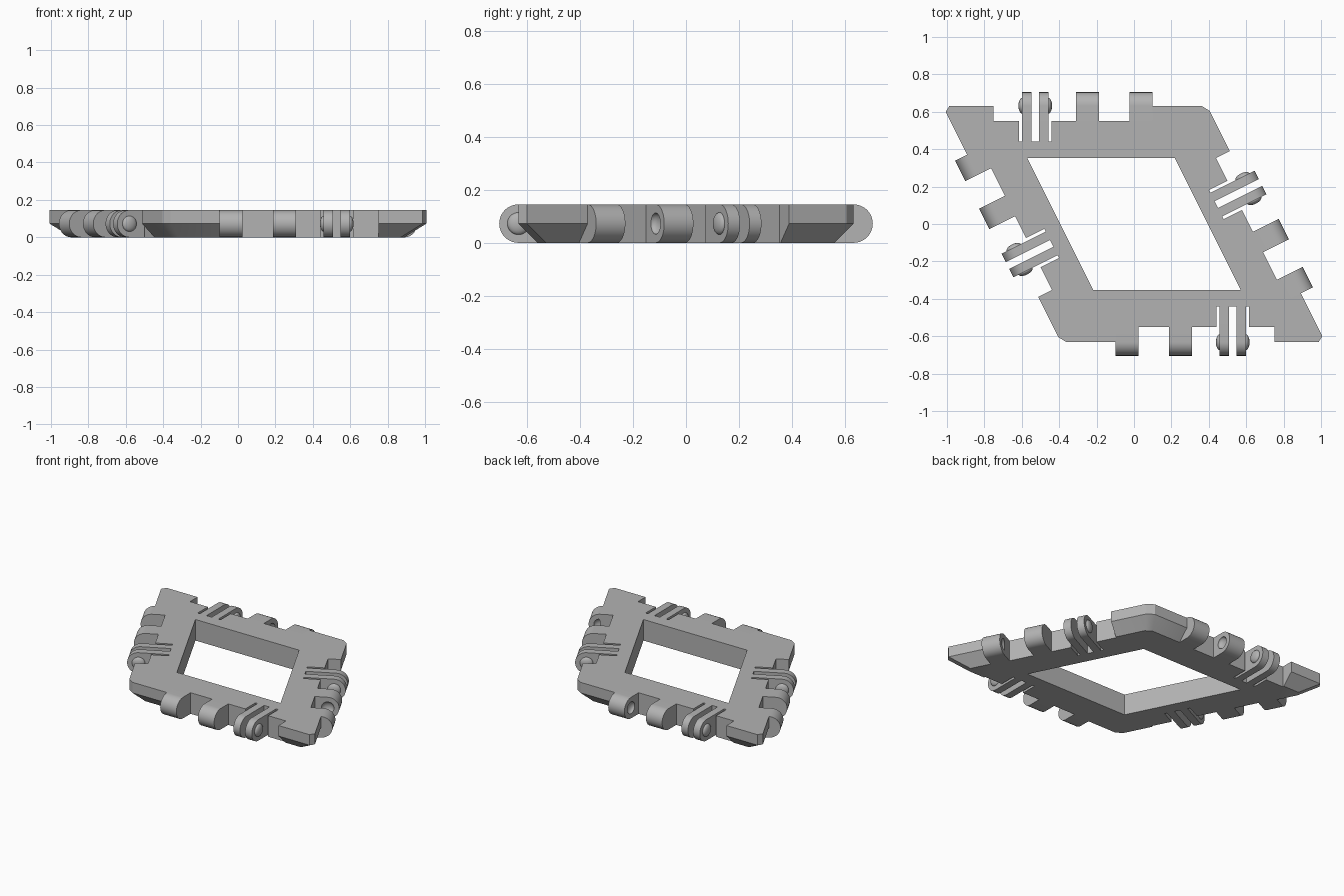
import bpy, bmesh
from math import sin, cos, pi, atan2, sqrt
from mathutils import Matrix, Vector

cube = bpy.data.objects.get("Cube")
if cube:
    bpy.data.objects.remove(cube)

# Main dimensions
HEIGHT = 0.145
R = HEIGHT / 2          # hinge radius, also the lower chamfer
APOTHEM = 0.632         # centre to outer edge
INNER = 0.353           # centre to opening edge
FORK, SOCKET = -0.212, 0.21   # positions along each edge
RECESS, ROOT = -0.082, -0.192
SLANT = sqrt(5) / 2     # edge length ratio of the rhombus
TURN = -atan2(2, 1)

grey = bpy.data.materials.new("plain grey")
grey.use_nodes = True
grey.diffuse_color = (0.45, 0.45, 0.45, 1)
grey.node_tree.nodes["Principled BSDF"].inputs["Base Color"].default_value = grey.diffuse_color


def make(name, bm, matrix=None):
    """Turn a bmesh into a shaded object."""
    if matrix:
        bm.transform(matrix)
    bmesh.ops.recalc_face_normals(bm, faces=bm.faces)
    mesh = bpy.data.meshes.new(name)
    bm.to_mesh(mesh)
    bm.free()
    mesh.materials.append(grey)
    ob = bpy.data.objects.new(name, mesh)
    bpy.context.collection.objects.link(ob)
    return ob


def activate(ob):
    bpy.ops.object.select_all(action='DESELECT')
    ob.select_set(True)
    bpy.context.view_layer.objects.active = ob


def cut(ob, cutter):
    mod = ob.modifiers.new("cut", 'BOOLEAN')
    mod.operation = 'DIFFERENCE'
    mod.solver = 'EXACT'
    mod.object = cutter
    activate(ob)
    bpy.ops.object.modifier_apply(modifier=mod.name)
    bpy.data.objects.remove(cutter)


def rhombus(a):
    """Corners, clockwise from the back left, of a rhombus with apothem a."""
    h = a * SLANT
    return [Vector(p) for p in ((-h - a / 2, a), (h - a / 2, a), (h + a / 2, -a), (a / 2 - h, -a))]


def clipped(a):
    """Rhombus outline with its four tips cut off."""
    c = rhombus(a)
    out = []
    for i, p in enumerate(c):
        t = 0.036 if i % 2 == 0 else 0.03
        for q in (c[i - 1], c[(i + 1) % 4]):
            out.append(p + (q - p).normalized() * t)
    return out


def loft(rings):
    """Closed solid through a stack of (outline, z) rings."""
    bm = bmesh.new()
    loops = [[bm.verts.new((p.x, p.y, z)) for p in pts] for pts, z in rings]
    n = len(loops[0])
    for lo, hi in zip(loops, loops[1:]):
        for i in range(n):
            j = (i + 1) % n
            bm.faces.new((lo[i], lo[j], hi[j], hi[i]))
    bm.faces.new(loops[0])
    bm.faces.new(loops[-1])
    return bm


def box(x0, x1, y0, y1):
    pts = [Vector(p) for p in ((x0, y0), (x1, y0), (x1, y1), (x0, y1))]
    return loft([(pts, -0.1), (pts, 0.3)])


def lug(x0, x1, y0):
    """Round-nosed hinge leaf between x0 and x1, rooted at y0."""
    prof = [(y0, 0)]
    prof += [(R * cos(a), R + R * sin(a)) for a in (pi * (k / 24 - 0.5) for k in range(25))]
    prof.append((y0, HEIGHT))
    bm = bmesh.new()
    face = bm.faces.new([bm.verts.new((x0, y, z)) for y, z in prof])
    ext = bmesh.ops.extrude_face_region(bm, geom=[face])
    moved = [v for v in ext["geom"] if isinstance(v, bmesh.types.BMVert)]
    bmesh.ops.translate(bm, verts=moved, vec=(x1 - x0, 0, 0))
    return bm


def button(x, depth, radius):
    """Flattened ball on the hinge axis, used for studs and dimples."""
    bm = bmesh.new()
    bmesh.ops.create_uvsphere(bm, u_segments=24, v_segments=14, radius=1)
    bm.transform(Matrix.Translation((x, 0, R)) @ Matrix.Diagonal((depth, radius, radius, 1)))
    return bm


# Frame with chamfered underside and open middle
frame = make("frame", loft([(clipped(APOTHEM - R), 0), (clipped(APOTHEM), R), (clipped(APOTHEM), HEIGHT)]))
cut(frame, make("opening_cutter", loft([(rhombus(INNER), -0.1), (rhombus(INNER), 0.3)])))

# The same hinge set on each of the four edges
parts = [frame]
corners = rhombus(APOTHEM)
for i, edge in enumerate(("back", "left", "front", "right")):
    mid = (corners[i] + corners[(i + 1) % 4]) / 2
    angle = (TURN if i % 2 else 0) + (pi if i > 1 else 0)
    place = Matrix.Translation((mid.x, mid.y, 0)) @ Matrix.Rotation(angle, 4, 'Z')

    # Hinge recess and the deeper fork pocket
    cut(frame, make("recess_cutter", box(-0.435, 0.415, RECESS, 0.2), place))
    cut(frame, make("pocket_cutter", box(FORK - 0.087, FORK + 0.087, ROOT, 0.1), place))

    for side, word in ((-1, "first"), (1, "second")):
        # Thin fork finger with a snap stud on its outer face
        a, b = sorted((FORK + side * 0.02, FORK + side * 0.07))
        parts.append(make(f"{edge}_{word}_finger", lug(a, b, ROOT), place))
        parts.append(make(f"{edge}_{word}_stud", button(FORK + side * 0.07, 0.02, 0.042), place))

        # Thick knuckle with a dimple on its inner face
        a, b = sorted((SOCKET + side * 0.082, SOCKET + side * 0.205))
        knuckle = make(f"{edge}_{word}_knuckle", lug(a, b, RECESS), place)
        cut(knuckle, make("dimple_cutter", button(SOCKET + side * 0.082, 0.024, 0.04), place))
        parts.append(knuckle)

for ob in parts:
    activate(ob)
    bpy.ops.object.shade_smooth_by_angle(angle=pi / 6)
